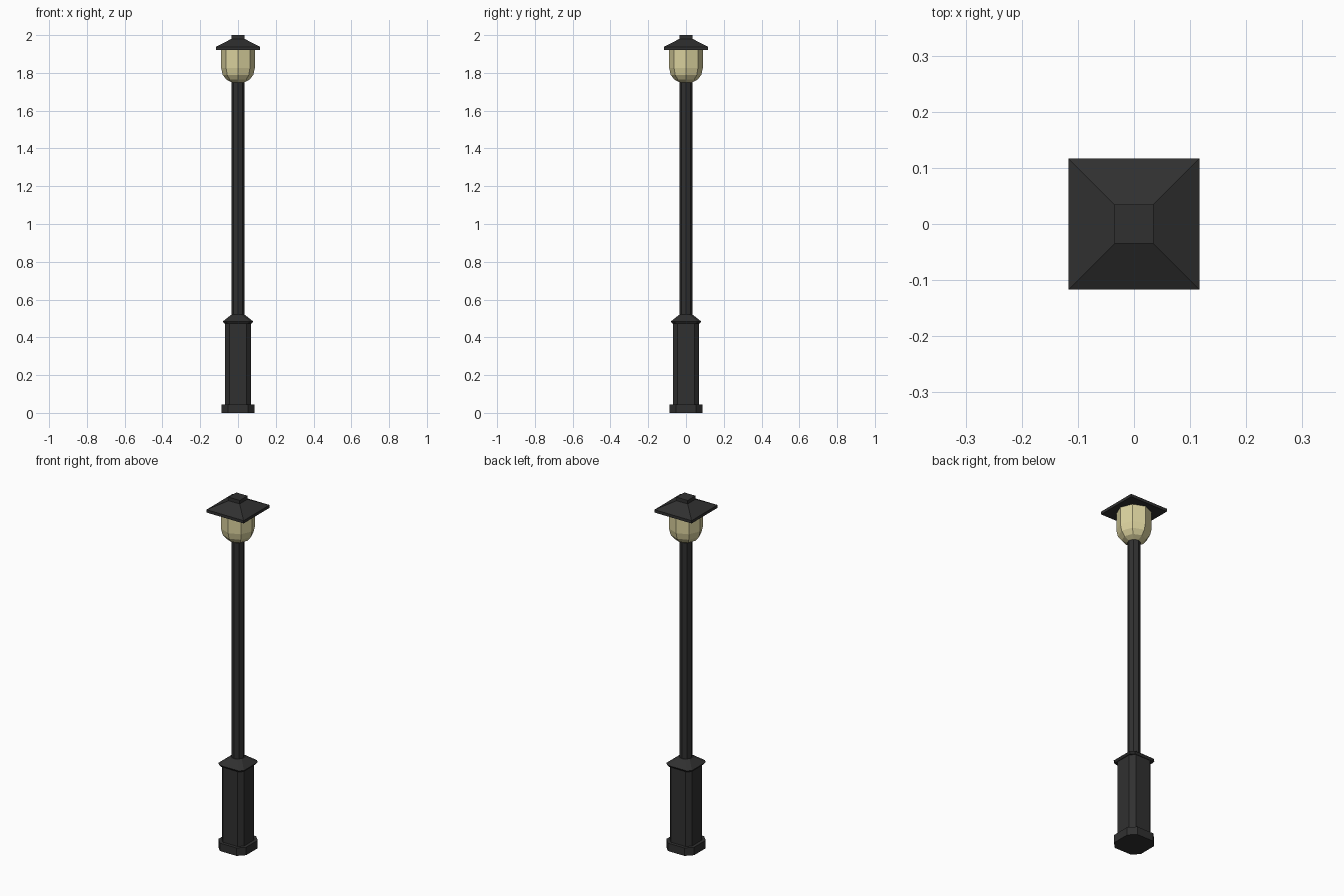
import bpy, bmesh
from math import cos, sin, pi

if "Cube" in bpy.data.objects:
    bpy.data.objects.remove(bpy.data.objects["Cube"])


def material(name, color):
    m = bpy.data.materials.new(name)
    m.diffuse_color = (*color, 1)
    m.use_nodes = True
    m.node_tree.nodes["Principled BSDF"].inputs["Base Color"].default_value = m.diffuse_color
    return m


IRON = material("dark_iron", (0.03, 0.03, 0.03))
GLASS = material("warm_glass", (0.70, 0.64, 0.34))


def chamfered(a, b):
    """Square of half-width a whose flats end at +-b."""
    return [(a, -b), (a, b), (b, a), (-b, a), (-a, b), (-a, -b), (-b, -a), (b, -a)]


def square(a):
    return [(a, -a), (a, a), (-a, a), (-a, -a)]


def octagon(r):
    return [(r * cos(i * pi / 4), r * sin(i * pi / 4)) for i in range(8)]


def loft(name, sections, mat):
    """Skin a stack of (z, outline) sections into a capped solid."""
    bm = bmesh.new()
    rings = [[bm.verts.new((x, y, z)) for x, y in pts] for z, pts in sections]
    n = len(rings[0])
    for lo, hi in zip(rings, rings[1:]):
        for i in range(n):
            j = (i + 1) % n
            bm.faces.new((lo[i], lo[j], hi[j], hi[i]))
    bm.faces.new(rings[0][::-1])
    bm.faces.new(rings[-1])
    me = bpy.data.meshes.new(name)
    bm.to_mesh(me)
    bm.free()
    me.materials.append(mat)
    ob = bpy.data.objects.new(name, me)
    bpy.context.collection.objects.link(ob)
    return ob


# Pedestal: foot, body and sloped collar
loft("foot", [(0, chamfered(0.088, 0.052)), (0.045, chamfered(0.088, 0.052))], IRON)
loft("pedestal", [(0.045, chamfered(0.07, 0.046)), (0.475, chamfered(0.07, 0.046))], IRON)
loft("collar", [(0.473, chamfered(0.073, 0.055)), (0.484, chamfered(0.081, 0.062)),
                (0.52, chamfered(0.035, 0.016))], IRON)

# Pole
loft("pole", [(0.51, octagon(0.034)), (1.752, octagon(0.034))], IRON)

# Lantern glass, rounded at the bottom
loft("lantern_glass", [(z, octagon(r)) for z, r in
                       ((1.75, 0.034), (1.765, 0.062), (1.79, 0.081),
                        (1.825, 0.089), (1.93, 0.089))], GLASS)

# Roof with square finial
loft("roof", [(1.922, square(0.117)), (1.938, square(0.117)), (1.98, square(0.035))], IRON)
loft("finial", [(1.975, square(0.035)), (2.0, square(0.035))], IRON)
